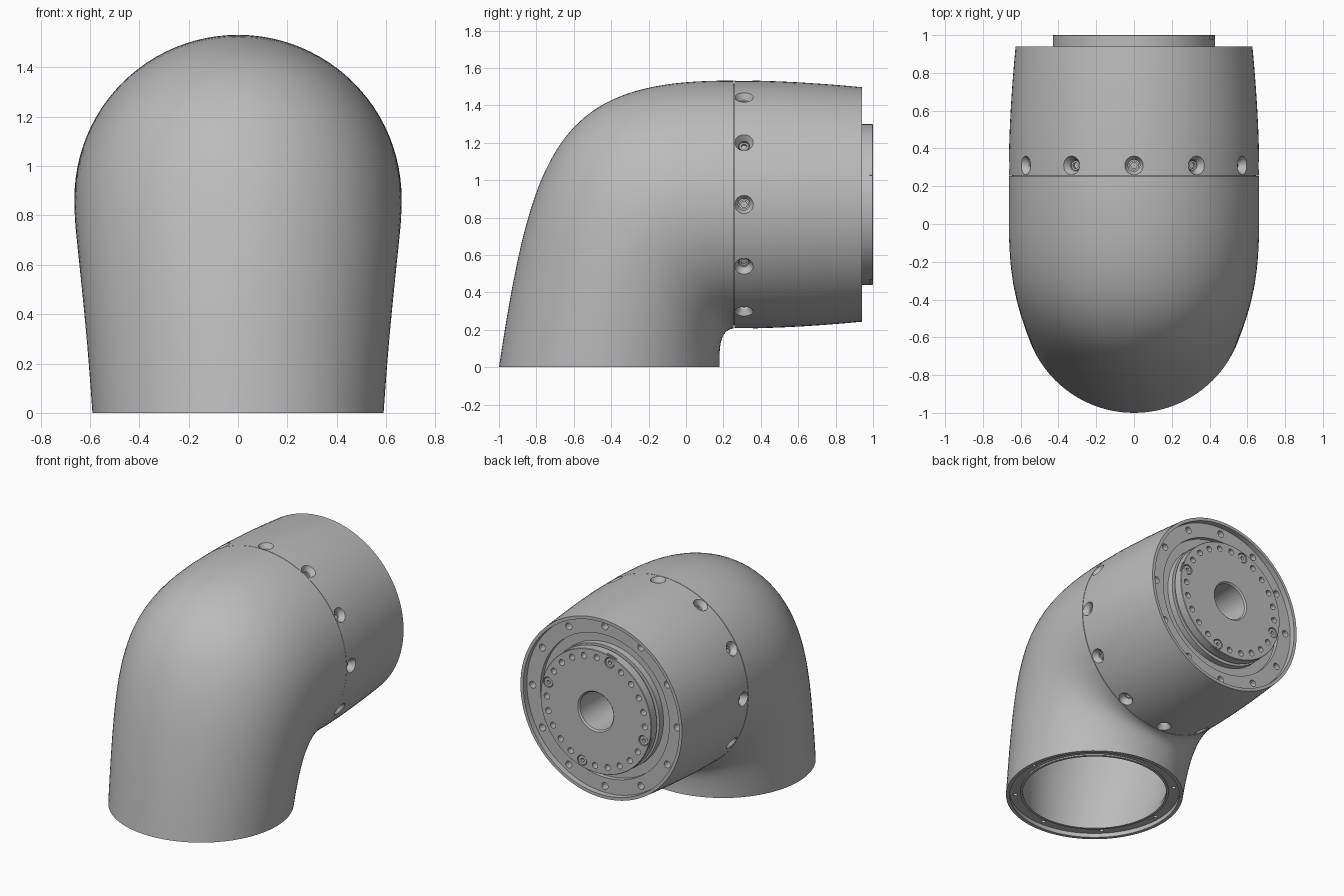
import bpy, bmesh, math
from mathutils import Matrix, Vector

if "Cube" in bpy.data.objects:
    bpy.data.objects.remove(bpy.data.objects["Cube"])

AXIS_Z = 0.87          # height of the horizontal barrel axis
SEG = 96
grey = bpy.data.materials.new("machine_grey")
grey.diffuse_color = (0.5, 0.5, 0.5, 1)
grey.use_nodes = True
grey.node_tree.nodes["Principled BSDF"].inputs["Base Color"].default_value = grey.diffuse_color

T = Matrix.Translation
BARREL = T((0, 0, AXIS_Z)) @ Matrix.Rotation(-math.pi / 2, 4, 'X')   # local z -> +y


def spin(deg):
    """Turn about the barrel axis, 0 = straight up."""
    return T((0, 0, AXIS_Z)) @ Matrix.Rotation(math.radians(deg), 4, 'Y')


def radial(deg, y):
    """Local z points outward from the barrel axis."""
    return spin(deg) @ T((0, y, 0))


def axial(deg, r):
    """Local z runs along +y at radius r from the barrel axis."""
    return spin(deg) @ T((0, 0, r)) @ Matrix.Rotation(-math.pi / 2, 4, 'X')


def skin(bm, rings, closed):
    """Bridge successive rings of points with quads."""
    rows = [[bm.verts.new(p) for p in ring] for ring in rings]
    n = len(rows[0])
    for i in range(len(rows) if closed else len(rows) - 1):
        a, b = rows[i], rows[(i + 1) % len(rows)]
        for j in range(n):
            k = (j + 1) % n
            bm.faces.new((a[j], a[k], b[k], b[j]))


def lathe(bm, profile, matrix, segs=SEG):
    """Revolve a closed (height, radius) profile about local z."""
    rings = []
    for h, r in profile:
        rings.append([matrix @ Vector((r * math.cos(t), r * math.sin(t), h))
                      for t in (2 * math.pi * j / segs for j in range(segs))])
    skin(bm, rings, True)


def rod(bm, h0, h1, r, matrix, segs=20):
    lathe(bm, [(h0, 0), (h0, r), (h1, r), (h1, 0)], matrix, segs)


def finish(bm, name):
    bmesh.ops.remove_doubles(bm, verts=bm.verts, dist=1e-5)
    bmesh.ops.dissolve_degenerate(bm, edges=bm.edges, dist=1e-6)
    bmesh.ops.recalc_face_normals(bm, faces=bm.faces)
    me = bpy.data.meshes.new(name)
    bm.to_mesh(me)
    bm.free()
    ob = bpy.data.objects.new(name, me)
    me.materials.append(grey)
    bpy.context.collection.objects.link(ob)
    return ob


def activate(ob):
    bpy.ops.object.select_all(action='DESELECT')
    ob.select_set(True)
    bpy.context.view_layer.objects.active = ob


def cut(ob, cutter_bm):
    cutter = finish(cutter_bm, "hole_cutter")
    cutter.hide_render = True
    mod = ob.modifiers.new("holes", 'BOOLEAN')
    mod.operation, mod.solver, mod.object = 'DIFFERENCE', 'EXACT', cutter
    activate(ob)
    bpy.ops.object.modifier_apply(modifier=mod.name)
    bpy.data.objects.remove(cutter)


def bezier(p, t):
    s = 1 - t
    w = (s ** 3, 3 * s * s * t, 3 * s * t * t, t ** 3)
    return Vector((0, sum(a * q[0] for a, q in zip(w, p)), sum(a * q[1] for a, q in zip(w, p))))


# --- elbow shell: elliptical sections swept between heel and throat curves
HEEL = [(-1, 0), (-0.82, 1.19), (-0.68, 1.54), (0.255, 1.532)]
THROAT = [(0.18, 0), (0.175, 0.13), (0.19, 0.20), (0.255, 0.207)]


def section(t, scale=1.0):
    a, b = bezier(HEEL, t), bezier(THROAT, t)
    mid, half = (a + b) / 2, (a - b) / 2 * scale
    w = (0.59 + 0.073 * math.sin(min(1, 1.2 * t) * math.pi / 2)) * scale
    return [mid + half * math.cos(u) + Vector((w * math.sin(u), 0, 0))
            for u in (2 * math.pi * j / SEG for j in range(SEG))]


def foot_ring(r, z):
    return [Vector((r * math.sin(u), -0.41 - r * math.cos(u), z))
            for u in (2 * math.pi * j / SEG for j in range(SEG))]


N = 40
rings = [section(1 - i / N) for i in range(N + 1)]
rings += [foot_ring(r, z) for r, z in ((0.565, 0), (0.565, 0.03), (0.495, 0.03),
                                       (0.495, 0.02), (0.478, 0.02), (0.478, 0.045))]
rings += [section(0.1 + 0.9 * i / 24, 0.86) for i in range(25)]
bm = bmesh.new()
skin(bm, rings, True)
elbow = finish(bm, "elbow_shell")
bm = bmesh.new()
for i in range(8):
    a = math.radians(45 * i)
    rod(bm, 0.005, 0.055, 0.014,
        T((0.53 * math.sin(a), -0.41 + 0.53 * math.cos(a), 0)), 14)
cut(elbow, bm)

# --- barrel: spigot, bulged wall, recessed end face
bm = bmesh.new()
lathe(bm, [(0.235, 0.13), (0.235, 0.645), (0.258, 0.645), (0.258, 0.662), (0.38, 0.662),
           (0.50, 0.658), (0.62, 0.652), (0.74, 0.644), (0.84, 0.636), (0.94, 0.627),
           (0.94, 0.605), (0.90, 0.605), (0.90, 0.50), (0.87, 0.50), (0.87, 0.13)], BARREL)
barrel = finish(bm, "barrel")
bm = bmesh.new()
for i in range(12):
    # countersunk side hole and end face hole
    lathe(bm, [(0.55, 0), (0.55, 0.031), (0.63, 0.031), (0.662, 0.05), (0.72, 0.05), (0.72, 0)],
          radial(30 * i, 0.31), 24)
    rod(bm, 0.84, 0.95, 0.024, axial(30 * i, 0.56))
cut(barrel, bm)

# --- screws seated in the side holes, with sockets
bm = bmesh.new()
for i in range(12):
    lathe(bm, [(0.54, 0), (0.54, 0.026), (0.62, 0.026), (0.62, 0.016), (0.605, 0.016), (0.605, 0)],
          radial(30 * i, 0.31), 18)
finish(bm, "side_screws")

# --- output flange with groove, bore chamfer, bolt circle and notches
bm = bmesh.new()
lathe(bm, [(0.86, 0.13), (0.86, 0.435), (0.915, 0.435), (0.915, 0.412), (0.938, 0.412),
           (0.938, 0.43), (0.997, 0.43), (1.0, 0.427), (1.0, 0.14), (0.99, 0.13)], BARREL)
flange = finish(bm, "output_flange")
bm = bmesh.new()
for i in range(24):
    if i % 6 == 0:
        rod(bm, 0.97, 1.02, 0.037, axial(15 * i - 16, 0.385))
        bmesh.ops.create_cube(bm, size=1, matrix=spin(15 * i - 16) @ T((0, 0.988, 0.448))
                              @ Matrix.Diagonal((0.08, 0.016, 0.05, 1)))
    else:
        rod(bm, 0.95, 1.02, 0.021, axial(15 * i - 16, 0.38))
cut(flange, bm)

# --- four socket screws in the flange
bm = bmesh.new()
for i in range(4):
    lathe(bm, [(0.96, 0), (0.96, 0.032), (0.996, 0.032), (0.996, 0.012), (0.975, 0.012), (0.975, 0)],
          axial(90 * i - 16, 0.385), 20)
finish(bm, "flange_screws")

# --- smooth shading with crisp machined edges
for ob in list(bpy.context.scene.objects):
    activate(ob)
    bpy.ops.object.shade_smooth_by_angle(angle=math.radians(30))
